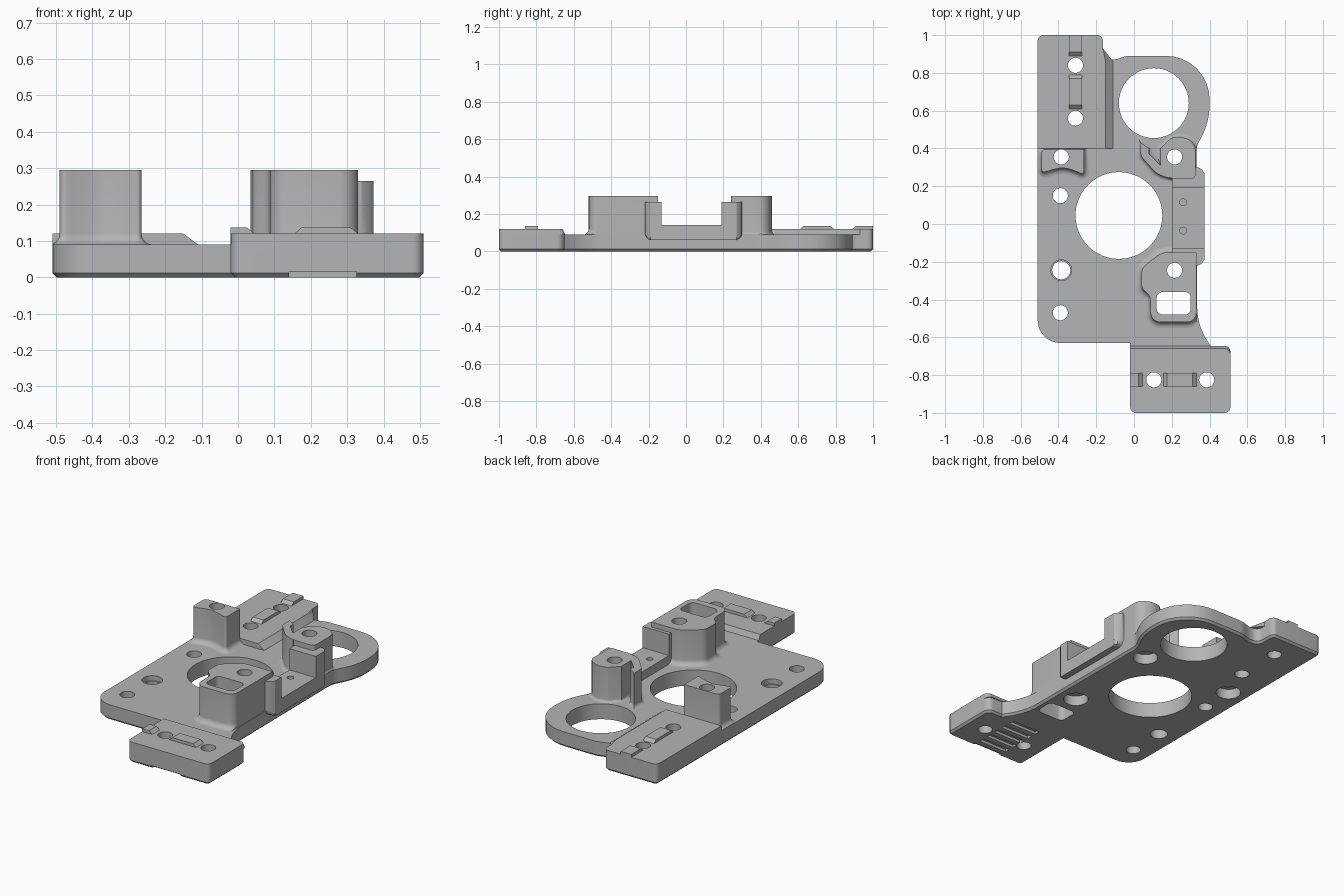
import bpy, bmesh, math
from mathutils import Vector

cube = bpy.data.objects.get("Cube")
if cube:
    bpy.data.objects.remove(cube, do_unlink=True)

grey = bpy.data.materials.new("plain_grey")
grey.use_nodes = True
colour = (0.46, 0.46, 0.46, 1)
grey.diffuse_color = colour
grey.node_tree.nodes["Principled BSDF"].inputs["Base Color"].default_value = colour

BASE, PAD, POST = 0.09, 0.12, 0.295   # main heights


def rounded(corners, steps=6):
    """Closed outline from (x, y, rounding length) corners."""
    out = []
    n = len(corners)
    for i, (x, y, d) in enumerate(corners):
        p = Vector((x, y))
        if d == 0:
            out.append(p)
            continue
        u = (Vector(corners[i - 1][:2]) - p).normalized()
        v = (Vector(corners[(i + 1) % n][:2]) - p).normalized()
        w = math.sin(u.angle(v) / 2)
        a, b = p + u * d, p + v * d
        for k in range(steps + 1):
            t = k / steps
            f, g, h = (1 - t) ** 2, 2 * t * (1 - t) * w, t * t
            out.append((a * f + p * g + b * h) / (f + g + h))
    return out


def offset(poly, dist):
    """Move a counter-clockwise outline outwards."""
    out = []
    n = len(poly)
    for i, p in enumerate(poly):
        e, f = (p - poly[i - 1]).normalized(), (poly[(i + 1) % n] - p).normalized()
        a, b = Vector((e.y, -e.x)), Vector((f.y, -f.x))
        out.append(p + (a + b) * dist / max(1 + a.dot(b), 0.4))
    return out


def circle(x, y, r, n=48):
    return [Vector((x + r * math.cos(i * math.tau / n), y + r * math.sin(i * math.tau / n))) for i in range(n)]


def rect(x0, x1, y0, y1):
    return [Vector(c) for c in ((x0, y0), (x1, y0), (x1, y1), (x0, y1))]


def at(poly, z):
    return [(p.x, p.y, z) for p in poly]


def add_loft(bm, rings):
    rows = [[bm.verts.new(c) for c in ring] for ring in rings]
    n = len(rows[0])
    for low, high in zip(rows, rows[1:]):
        for i in range(n):
            j = (i + 1) % n
            bm.faces.new((low[i], low[j], high[j], high[i]))
    bm.faces.new(rows[0][::-1])
    bm.faces.new(rows[-1])


def make(name, *lofts):
    bm = bmesh.new()
    for rings in lofts:
        add_loft(bm, rings)
    bmesh.ops.recalc_face_normals(bm, faces=bm.faces)
    mesh = bpy.data.meshes.new(name)
    bm.to_mesh(mesh)
    bm.free()
    mesh.materials.append(grey)
    obj = bpy.data.objects.new(name, mesh)
    bpy.context.collection.objects.link(obj)
    return obj


def prism(poly, z0, z1):
    return [at(poly, z0), at(poly, z1)]


def post(poly, flare=0.03):
    """Upright post with a curved fillet at its foot, kept inside the plate."""
    rings = []
    for k in range(6):
        a = k / 5 * math.pi / 2
        ring = offset(poly, flare * (1 - math.sin(a)))
        ring = [Vector((min(max(p.x, -0.51), 0.33), p.y)) for p in ring]
        rings.append(at(ring, BASE + flare * (1 - math.cos(a))))
    return rings + [at(poly, POST)]


# Base plate with chamfered underside
outline = rounded([
    (-.51, -.63, .12), (-.02, -.63, 0), (-.02, -1, .03), (.51, -1, .03),
    (.51, -.65, .04), (.41, -.65, 0), (.335, -.54, .1), (.33, .41, .03),
    (.4, .54, .09), (.4, .89, .23), (-.04, .89, .02), (-.1, .87, .02),
    (-.165, .87, .04), (-.165, 1, .03), (-.51, 1, .03)], 8)
plate = make("base_plate", [at(offset(outline, -0.012), 0), at(outline, 0.012), at(outline, BASE)])


# Raised pads at both ends
def rear_outline(edge):
    return rounded([(-.51, .4, 0), (edge, .4, 0), (edge, .86, 0), (-.165, .93, 0),
                    (-.165, 1, .03), (-.51, 1, .03)])


def front_outline(edge):
    return rounded([(-.02, -1, .03), (.51, -1, .03), (.51, edge, .03), (-.02, edge, 0)])


rear_pad = make("rear_pad", [at(rear_outline(-.11), BASE), at(rear_outline(-.15), PAD)])
front_pad = make("front_pad", [at(front_outline(-.645), BASE), at(front_outline(-.66), PAD)])

# Small ridges on the pads, with sloping ends
RIDGE = 0.137
for name, y0, y1, end in (("rear_ridge", .61, .79, .02), ("rear_end_ridge", .89, 1, 0)):
    make(name, [at(rect(-.345, -.275, y0, y1), PAD), at(rect(-.345, -.275, y0 + .02, y1 - end), RIDGE)])
for name, x0, x1, start in (("front_ridge", .155, .33, .02), ("front_end_ridge", -.02, .045, 0)):
    make(name, [at(rect(x0, x1, -.86, -.79), PAD), at(rect(x0 + start, x1 - .02, -.86, -.79), RIDGE)])

# Posts
left_post = make("left_post", post(rounded([
    (-.49, .27, .02), (-.44, .285, .02), (-.38, .3, .03), (-.32, .285, .03),
    (-.265, .26, .02), (-.265, .395, 0), (-.49, .395, .02)])))
front_post = make("front_post", post(rounded([
    (.04, -.34, .02), (.085, -.38, .02), (.09, -.52, .05), (.33, -.52, .05),
    (.33, -.15, 0), (.15, -.15, .03), (.08, -.2, .03), (.04, -.24, .02)])))
rear_post = make("rear_post", post(rounded([
    (.14, .31, 0), (.19, .24, .02), (.325, .24, .02), (.325, .43, .04),
    (.25, .465, .03), (.195, .455, .01), (.14, .4, 0)]), 0.015))
rear_fin = make("rear_fin", post(rounded([
    (.035, .36, .02), (.12, .265, .03), (.19, .24, 0), (.17, .28, 0),
    (.08, .37, 0), (.08, .4, 0), (.035, .43, 0)]), 0.02))

# Side cradle: a U profile run across, with rounded outer ends
profile = rounded([(-.22, .06, .04), (.3, .06, .04), (.3, .265, 0), (.19, .265, 0),
                   (.19, .14, 0), (-.13, .14, 0), (-.13, .265, 0), (-.22, .265, 0)])
rings = []
for x, shrink in ((.2, 0), (.34, 0), (.36, .012), (.372, .03)):
    rings.append([(x, min(max(p.x, -.22 + shrink), .3 - shrink), p.y) for p in profile])
cradle = make("side_cradle", rings)

# Cutters: through holes, then counterbores, blind holes and belt grooves
R = 0.04
holes = [(-.08, .045, .23), (.105, .64, .185), (-.385, -.245, .048)]
holes += [(-.31, y, R) for y in (.84, .56)] + [(-.39, y, R) for y in (.15, -.47)]
holes += [(x, -.825, R) for x in (.105, .385)]
sockets = [(-.385, .355), (.215, .355), (.215, -.245)]
holes += [(x, y, R) for x, y in sockets]
slot = rounded([(x, y, .03) for x, y in ((.12, -.48), (.3, -.48), (.3, -.36), (.12, -.36))])
through = make("through_cutter", prism(slot, -1, 1), *[prism(circle(*h), -1, 1) for h in holes])

blind = [prism(circle(x, y, .068), -1, .06) for x, y in sockets]
blind.append(prism(circle(-.385, -.245, .055), .06, 1))
blind += [prism(circle(.26, y, .018, 20), .1, .2) for y in (.115, -.035)]
blind += [prism(rect(.14, .325, y - .016, y + .016), -1, .016) for y in [-.99 + .064 * i for i in range(6)]]
blind_cutter = make("blind_cutter", *blind)

for part in (plate, rear_pad, front_pad, left_post, front_post, rear_post, cradle):
    bpy.context.view_layer.objects.active = part
    for cutter in (through, blind_cutter):
        mod = part.modifiers.new("cut", 'BOOLEAN')
        mod.operation = 'DIFFERENCE'
        mod.solver = 'EXACT'
        mod.object = cutter
        bpy.ops.object.modifier_apply(modifier=mod.name)
for cutter in (through, blind_cutter):
    bpy.data.objects.remove(cutter, do_unlink=True)

# Smooth the curved walls, keep edges sharp
bpy.ops.object.select_all(action='DESELECT')
for obj in bpy.context.collection.objects:
    if obj.type == 'MESH':
        obj.select_set(True)
        bpy.context.view_layer.objects.active = obj
bpy.ops.object.shade_smooth_by_angle(angle=math.radians(30))
